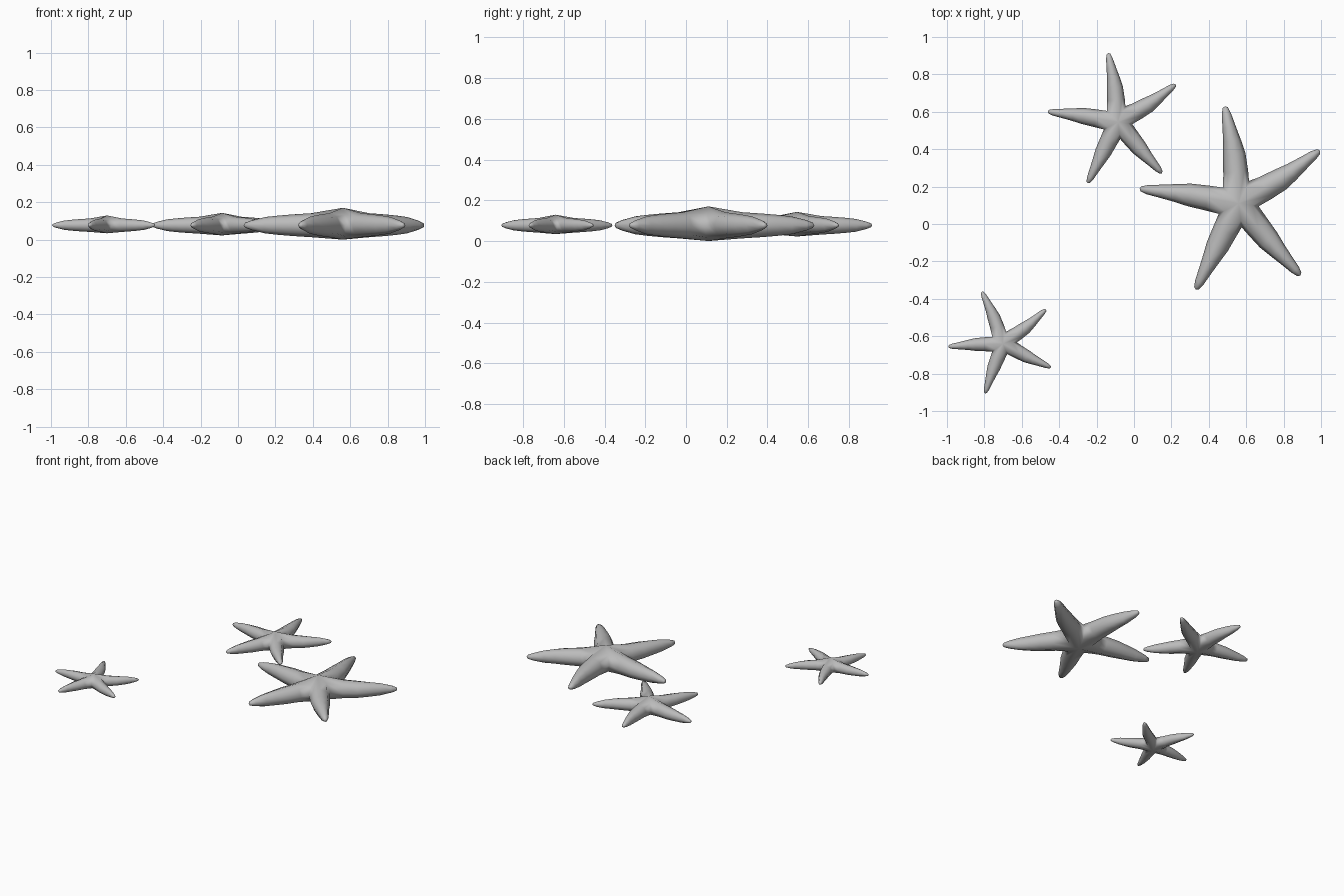
import bpy, bmesh
from math import sin, cos, pi, radians
from mathutils import Vector

cube = bpy.data.objects.get("Cube")
if cube:
    bpy.data.objects.remove(cube, do_unlink=True)

grey = bpy.data.materials.new("stone_grey")
grey.use_nodes = True
colour = (0.5, 0.5, 0.5, 1)
grey.diffuse_color = colour
grey.node_tree.nodes["Principled BSDF"].inputs["Base Color"].default_value = colour

SIDES = 8
MID_Z = 0.077
# Arm sections: distance along arm, half width, half height, share of the sideways bend
SECTIONS = [(0.32, 0.067, 0.064, 0.6), (0.50, 0.061, 0.058, 1.0),
            (0.64, 0.048, 0.052, 0.9), (0.78, 0.036, 0.044, 0.5),
            (0.92, 0.025, 0.026, 0.1), (0.985, 0.014, 0.013, 0.0)]


def starfish(name, centre, scale, arms):
    """arms: (angle in degrees, length, sideways bend), anticlockwise."""
    bm = bmesh.new()
    count = len(arms)
    # Half angles of the gaps that follow each arm
    gaps = [radians((arms[(i + 1) % count][0] - arms[i][0]) % 360) / 2
            for i in range(count)]
    for i, (angle, length, bend) in enumerate(arms):
        a = radians(angle)
        along = Vector((cos(a), sin(a), 0))
        across = Vector((-sin(a), cos(a), 0))
        rings = []
        # Root ring follows the valleys shared with the neighbouring arms
        root = []
        for k in range(SIDES):
            t = 2 * pi * k / SIDES
            side, up = cos(t), sin(t)
            if abs(side) < 0.01:
                p = Vector((0, 0, 0.093 if up > 0 else -0.077))
            else:
                half = gaps[i] if side > 0 else -gaps[i - 1]
                reach = 0.071 * abs(side) / sin(abs(half))
                p = (along * cos(half) + across * sin(half)) * reach
                p.z = up * (0.078 if up > 0 else 0.084)
            root.append(bm.verts.new(p))
        rings.append(root)
        # Tapering arm
        for f, w, h, share in SECTIONS:
            mid = along * (f * length) + across * (bend * share)
            rings.append([bm.verts.new(mid + across * (w * cos(2 * pi * k / SIDES))
                                       + Vector((0, 0, h * sin(2 * pi * k / SIDES))))
                          for k in range(SIDES)])
        for lo, hi in zip(rings, rings[1:]):
            for k in range(SIDES):
                n = (k + 1) % SIDES
                bm.faces.new((lo[k], lo[n], hi[n], hi[k]))
        # Blunt tip
        tip = bm.verts.new(along * length)
        for k in range(SIDES):
            bm.faces.new((rings[-1][k], rings[-1][(k + 1) % SIDES], tip))
    bmesh.ops.remove_doubles(bm, verts=bm.verts, dist=0.0005)
    bmesh.ops.recalc_face_normals(bm, faces=bm.faces)
    for v in bm.verts:
        v.co *= scale
    for f in bm.faces:
        f.smooth = True
    mesh = bpy.data.meshes.new(name)
    bm.to_mesh(mesh)
    bm.free()
    mesh.materials.append(grey)
    obj = bpy.data.objects.new(name, mesh)
    obj.location = (*centre, MID_Z)
    bpy.context.collection.objects.link(obj)


wide_pose = [(33, 0.518, -0.014), (98, 0.525, -0.012), (171.5, 0.536, -0.006),
             (243.5, 0.514, 0.0), (310.5, 0.507, -0.006)]
turned_pose = [(38.5, 0.525, -0.014), (112, 0.537, -0.012), (183, 0.525, -0.006),
               (250, 0.505, -0.006), (333.5, 0.51, -0.008)]

starfish("large_starfish", (0.56, 0.11), 1.0, wide_pose)
starfish("medium_starfish", (-0.085, 0.545), 0.71, wide_pose)
starfish("small_starfish", (-0.70, -0.64), 0.56, turned_pose)
